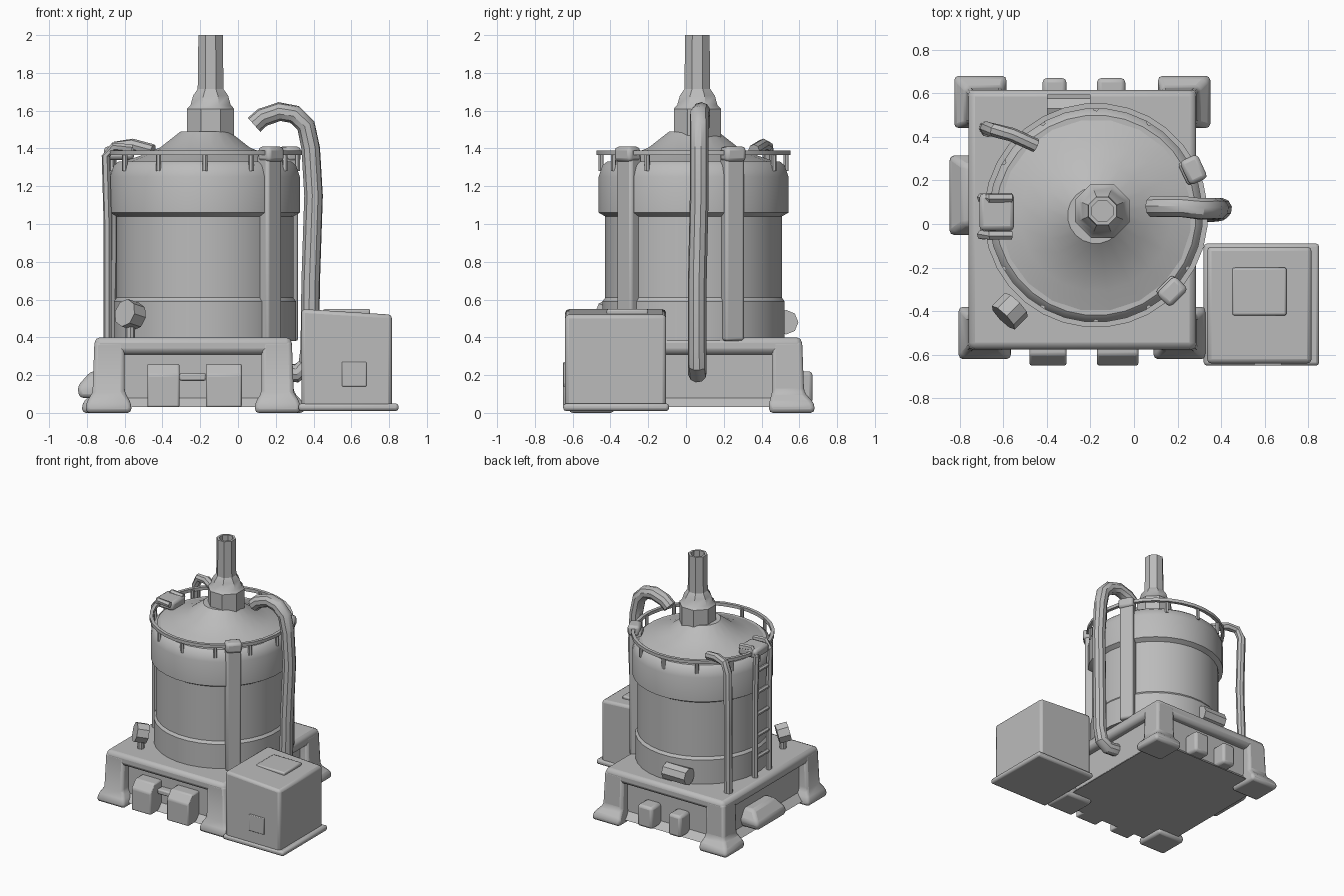
import bpy, bmesh, math
from mathutils import Vector, Matrix

if "Cube" in bpy.data.objects:
    bpy.data.objects.remove(bpy.data.objects["Cube"])

GREY = (0.5, 0.5, 0.5, 1)
metal = bpy.data.materials.new("plain grey")
metal.use_nodes = True
metal.diffuse_color = GREY
metal.node_tree.nodes["Principled BSDF"].inputs["Base Color"].default_value = GREY
parts = []


def finish(name, bm, bevel=0):
    bmesh.ops.recalc_face_normals(bm, faces=bm.faces)
    mesh = bpy.data.meshes.new(name)
    bm.to_mesh(mesh)
    bm.free()
    mesh.materials.append(metal)
    ob = bpy.data.objects.new(name, mesh)
    bpy.context.collection.objects.link(ob)
    if bevel:
        mod = ob.modifiers.new("soft_edges", "BEVEL")
        mod.width, mod.segments = bevel, 2
    parts.append(ob)
    return ob


def bridge(bm, rings, closed=False):
    # Skin consecutive rings of vertices, capping the ends of an open stack
    n = len(rings[0])
    for a, b in zip(rings, rings[1:] + (rings[:1] if closed else [])):
        for i in range(n):
            j = (i + 1) % n
            bm.faces.new((a[i], a[j], b[j], b[i]))
    if not closed:
        bm.faces.new(rings[0])
        bm.faces.new(rings[-1])


def lathe(name, centre, profile, sides, closed=False):
    bm = bmesh.new()
    rings = []
    for r, z in profile:
        angles = [math.tau * (i + 0.5) / sides for i in range(sides)]
        rings.append([bm.verts.new((centre[0] + r * math.cos(a), centre[1] + r * math.sin(a), z))
                      for a in angles])
    bridge(bm, rings, closed)
    return finish(name, bm)


def loft(name, levels, bevel=0):
    # Stack of rectangles: x0, x1, y0, y1, z
    bm = bmesh.new()
    rings = [[bm.verts.new(p) for p in ((a, c, z), (b, c, z), (b, d, z), (a, d, z))]
             for a, b, c, d, z in levels]
    bridge(bm, rings)
    return finish(name, bm, bevel)


def box(name, x, y, z, bevel=0.015):
    return loft(name, [(*x, *y, z[0]), (*x, *y, z[1])], bevel)


def tube(name, path, radius, sides=8):
    pts = [Vector(p) for p in path]
    bm = bmesh.new()
    rings = []
    side = None
    for i, p in enumerate(pts):
        t = (pts[min(i + 1, len(pts) - 1)] - pts[max(i - 1, 0)]).normalized()
        if side is None:
            side = t.orthogonal()
        side = (side - t * side.dot(t)).normalized()
        up = t.cross(side)
        rings.append([bm.verts.new(p + radius * (side * math.cos(a) + up * math.sin(a)))
                      for a in (math.tau * k / sides for k in range(sides))])
    bridge(bm, rings)
    return finish(name, bm)


TANK = (-0.175, 0.04)
STACK = (-0.145, 0.06)

# Tank with raised upper and lower bands, conical roof, neck and open chimney
lathe("tank", TANK, [(0.485, 0.38), (0.485, 0.59), (0.47, 0.61), (0.47, 1.04), (0.505, 1.06),
                     (0.505, 1.25), (0.485, 1.31), (0.46, 1.33)], 32)
lathe("roof", TANK, [(0.47, 1.32), (0.35, 1.36), (0.24, 1.405), (0.13, 1.49)], 20)
lathe("neck", STACK, [(0.135, 1.46), (0.135, 1.61), (0.115, 1.63), (0.10, 1.68), (0.07, 1.72)], 8)
lathe("chimney", STACK, [(0.075, 1.64), (0.07, 2.0), (0.052, 2.0), (0.052, 1.7)], 8)

# Railing ring with short posts
lathe("railing", TANK, [(0.49, 1.365), (0.515, 1.365), (0.515, 1.39), (0.49, 1.39)], 32, True)
for k in range(12):
    a = math.tau * k / 12
    x, y = TANK[0] + 0.49 * math.cos(a), TANK[1] + 0.49 * math.sin(a)
    tube("railing_post", [(x, y, 1.28), (x, y, 1.38)], 0.014, 6)

# Upright straps on the tank wall
for degrees in (-45, 25):
    strap = box("strap", (0.44, 0.525), (-0.055, 0.055), (0.38, 1.37))
    clamp = box("strap_clamp", (0.45, 0.54), (-0.06, 0.06), (1.33, 1.41), 0.02)
    for ob in (strap, clamp):
        ob.matrix_world = Matrix.Translation((*TANK, 0)) @ Matrix.Rotation(math.radians(degrees), 4, "Z")

# Ladder on the right-hand wall
box("ladder_clamp", (-0.71, -0.55), (-0.03, 0.14), (1.34, 1.41), 0.02)
for y in (-0.05, 0.12):
    tube("ladder_rail", [(-0.56, y, 1.4), (-0.66, y, 1.41), (-0.70, y, 1.36), (-0.69, y, 1.0),
                         (-0.69, y, 0.39)], 0.022, 6)
for k in range(5):
    z = 0.55 + 0.17 * k
    tube("ladder_rung", [(-0.69, -0.05, z), (-0.69, 0.12, z)], 0.016, 6)

# Plinth: recessed core, bottom lip and overhanging top slab
X0, X1, Y0, Y1 = -0.76, 0.285, -0.575, 0.615
box("plinth_core", (X0 + 0.06, X1 - 0.06), (Y0 + 0.06, Y1 - 0.06), (0.04, 0.36), 0)
loft("plinth_lip", [(X0 + 0.01, X1 - 0.01, Y0 + 0.01, Y1 - 0.01, 0.03),
                    (X0 + 0.06, X1 - 0.06, Y0 + 0.06, Y1 - 0.06, 0.08)])
box("plinth_top", (X0, X1), (Y0, Y1), (0.31, 0.40), 0.03)

# Corner legs flaring into feet
for sx in (-1, 1):
    for sy in (-1, 1):
        flare = 0.065 if sy > 0 else 0.045
        levels = []
        for out, width, z in ((flare, 0.24, 0.0), (flare, 0.24, 0.05), (0.01, 0.17, 0.11), (0.0, 0.16, 0.38)):
            xo = X1 + out if sx > 0 else X0 - out
            yo = Y1 + out if sy > 0 else Y0 - out
            levels.append((*sorted((xo, xo - sx * width)), *sorted((yo, yo - sy * width)), z))
        loft("leg", levels, 0.02)

# Hatches on front and back, side fitting
for x0, x1 in ((-0.48, -0.31), (-0.17, 0.02)):
    loft("front_hatch", [(x0, x1, -0.65, -0.5, 0.03), (x0, x1, -0.65, -0.5, 0.2),
                         (x0, x1, -0.60, -0.5, 0.26)], 0.01)
box("hatch_link", (-0.31, -0.17), (-0.57, -0.5), (0.17, 0.21), 0.01)
for x0, x1 in ((-0.42, -0.31), (-0.17, -0.04)):
    box("back_hatch", (x0, x1), (0.54, 0.67), (0.05, 0.22), 0.02)
loft("side_fitting", [(-0.84, -0.69, -0.05, 0.3, 0.08), (-0.85, -0.69, -0.05, 0.32, 0.14),
                      (-0.78, -0.69, 0.0, 0.27, 0.22)], 0.02)

# Side cabinet with base flange, sloping lid and front latch
box("cabinet_flange", (0.32, 0.85), (-0.65, -0.09), (0.01, 0.05))
cabinet = box("cabinet", (0.335, 0.815), (-0.64, -0.105), (0.03, 0.55), 0.02)
for v in cabinet.data.vertices:
    if v.co.z > 0.3 and v.co.x > 0.5:
        v.co.z -= 0.03
box("cabinet_lid_plate", (0.45, 0.70), (-0.42, -0.20), (0.52, 0.55), 0.01)
box("cabinet_latch", (0.55, 0.68), (-0.65, -0.62), (0.14, 0.27), 0.005)

# Large bent pipe running from the plinth to above the roof
tube("main_pipe", [(0.2, 0.06, 0.22), (0.31, 0.06, 0.21), (0.365, 0.06, 0.25), (0.38, 0.06, 0.34),
                   (0.385, 0.06, 0.7), (0.40, 0.07, 1.15), (0.385, 0.07, 1.4), (0.36, 0.07, 1.52),
                   (0.30, 0.07, 1.58), (0.22, 0.08, 1.595), (0.13, 0.08, 1.565), (0.085, 0.08, 1.525)],
     0.05, 10)

# Slim overflow pipe at the back right corner
tube("overflow_pipe", [(-0.45, 0.36, 1.39), (-0.56, 0.41, 1.42), (-0.64, 0.43, 1.41),
                       (-0.675, 0.44, 1.34), (-0.67, 0.43, 0.9), (-0.68, 0.44, 0.39)], 0.032)

# Small valve at the front, drum at the back
tube("valve_stem", [(-0.57, -0.4, 0.39), (-0.57, -0.4, 0.52)], 0.025)
tube("valve_wheel", [(-0.60, -0.43, 0.53), (-0.54, -0.37, 0.51)], 0.075)
tube("back_drum", [(-0.40, 0.53, 0.48), (-0.20, 0.53, 0.48)], 0.065)

# Smooth shading that keeps hard edges
bpy.ops.object.select_all(action="DESELECT")
for ob in parts:
    ob.select_set(True)
bpy.context.view_layer.objects.active = parts[0]
bpy.ops.object.shade_smooth_by_angle(angle=math.radians(35))
